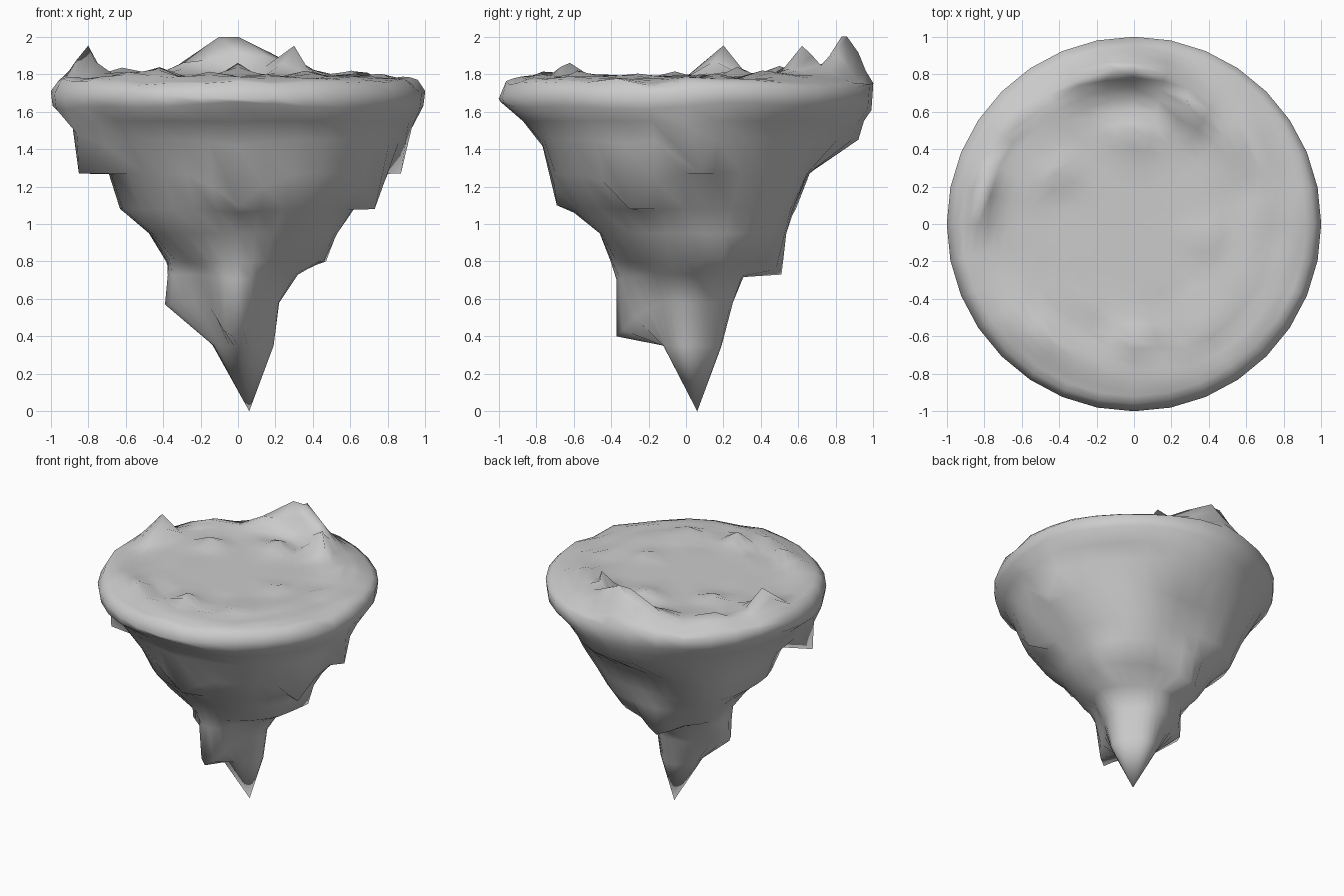
import bpy, bmesh, math
from mathutils import Vector, noise

if "Cube" in bpy.data.objects:
    bpy.data.objects.remove(bpy.data.objects["Cube"])

SEG = 32
ANG = [2 * math.pi * i / SEG for i in range(SEG)]


def ring_surface(name, start, rings, end):
    """Skin a stack of closed rings between two pole points."""
    bm = bmesh.new()
    first = bm.verts.new(start)
    rows = [[bm.verts.new(p) for p in ring] for ring in rings]
    last = bm.verts.new(end)
    for i in range(SEG):
        j = (i + 1) % SEG
        bm.faces.new((first, rows[0][i], rows[0][j]))
        for a, b in zip(rows, rows[1:]):
            bm.faces.new((a[i], b[i], b[j], a[j]))
        bm.faces.new((rows[-1][i], last, rows[-1][j]))
    me = bpy.data.meshes.new(name)
    bm.to_mesh(me)
    bm.free()
    ob = bpy.data.objects.new(name, me)
    bpy.context.collection.objects.link(ob)
    for poly in me.polygons:
        poly.use_smooth = True
    return ob


def polar(r, a, z):
    return Vector((r * math.cos(a), r * math.sin(a), z))


# Hills on the plateau: x, y, height, radius
HILLS = [
    (-0.80, 0.20, 0.17, 0.085), (0.30, 0.62, 0.18, 0.09),
    (0.00, 0.86, 0.20, 0.09), (-0.10, 0.83, 0.19, 0.09),
    (0.18, 0.80, 0.12, 0.09), (-0.29, 0.74, 0.08, 0.10),
    (0.00, 0.50, 0.06, 0.10), (-0.42, 0.27, 0.05, 0.08),
    (0.00, -0.62, 0.08, 0.08), (0.36, -0.58, 0.04, 0.08),
    (-0.42, -0.62, 0.04, 0.08), (0.40, -0.06, 0.03, 0.07),
    (0.62, 0.45, 0.04, 0.11), (-0.62, 0.52, 0.05, 0.11),
]

# Plateau rings, from the flat centre out to the rim
RADII = [.16, .30, .40, .47, .54, .61, .67, .73, .78, .83, .88, .92, .96]
plateau = [[polar(r, a, 1.785 - max(0, r - .85) * .26) for a in ANG] for r in RADII]
ground = [p for row in plateau for p in row]
for x, y, k, s in HILLS:  # slide one vertex under each summit
    p = min(ground, key=lambda q: (q.x - x) ** 2 + (q.y - y) ** 2)
    p.x, p.y = x, y
for p in ground:
    h = sum(k * math.exp(-((p.x - x) ** 2 + (p.y - y) ** 2) / (s * s)) for x, y, k, s in HILLS)
    fade = min(1, max(0, (p.xy.length - 0.35) / 0.3))
    h += 0.04 * noise.noise(Vector((p.x * 6, p.y * 6, 3.1))) * fade
    p.z = min(2.0, p.z + h)

# Wavy rim
rim = [[polar(1.0, a, 1.71 + 0.03 * math.sin(a) + 0.012 * math.sin(5 * a)) for a in ANG],
       [polar(0.99, a, 1.63 + 0.012 * math.sin(3 * a) + 0.01 * math.sin(7 * a)) for a in ANG]]

# Rock underside: radii in eight directions (E, NE, N, NW, W, SW, S, SE) per level
LEVELS = [
    (1.55, (.93, .90, .95, .92, .90, .90, .87, .93)),
    (1.45, (.88, .83, .92, .87, .83, .84, .77, .87)),
    (1.27, (.80, .75, .65, .78, .69, .71, .71, .80)),
    (1.08, (.62, .64, .57, .70, .63, .62, .60, .66)),
    (0.95, (.53, .57, .53, .56, .47, .52, .46, .52)),
    (0.80, (.44, .47, .43, .46, .37, .34, .40, .40)),
    (0.73, (.32, .27, .29, .33, .36, .29, .36, .28)),
    (0.58, (.22, .21, .25, .28, .33, .25, .28, .22)),
    (0.35, (.19, .18, .19, .16, .13, .13, .11, .15)),
]


def radius(table, a):
    t = a / (math.pi / 4)
    i = int(t)
    f = t - i
    f = f * f * (3 - 2 * f)
    return table[i % 8] * (1 - f) + table[(i + 1) % 8] * f


rock = [[polar(radius(tab, a), a, z) for a in ANG] for z, tab in LEVELS]

# Hanging crags: tip, reach, how far above the tip the pulled rock starts
CRAGS = [
    ((0.73, -0.30, 1.08), 0.13, 0.17), ((0.87, 0.08, 1.27), 0.09, 0.14),
    ((-0.85, -0.36, 1.27), 0.12, 0.14), ((0.00, -0.69, 1.10), 0.15, 0.12),
    ((-0.03, -0.37, 0.40), 0.12, 0.18), ((-0.39, 0.02, 0.57), 0.13, 0.0),
    ((-0.10, 0.51, 0.73), 0.12, 0.08), ((0.47, 0.20, 0.80), 0.10, 0.0),
]
body = [p for row in rock for p in row]
for tip, reach, lift in CRAGS:
    tip = Vector(tip)
    near = min(body, key=lambda p: (p - tip - Vector((0, 0, lift))).length)
    origin, move = near.copy(), tip - near
    for p in body:
        p += move * math.exp(-((p - origin).length / reach) ** 2)

# One continuous skin: plateau, rim, rock
rings = plateau + rim + rock
island = ring_surface("floating_island", (0, 0, 1.785), rings, (0.06, 0.06, 0.0))

# Outward normals
bm = bmesh.new()
bm.from_mesh(island.data)
bmesh.ops.recalc_face_normals(bm, faces=bm.faces[:])
bm.to_mesh(island.data)
bm.free()
